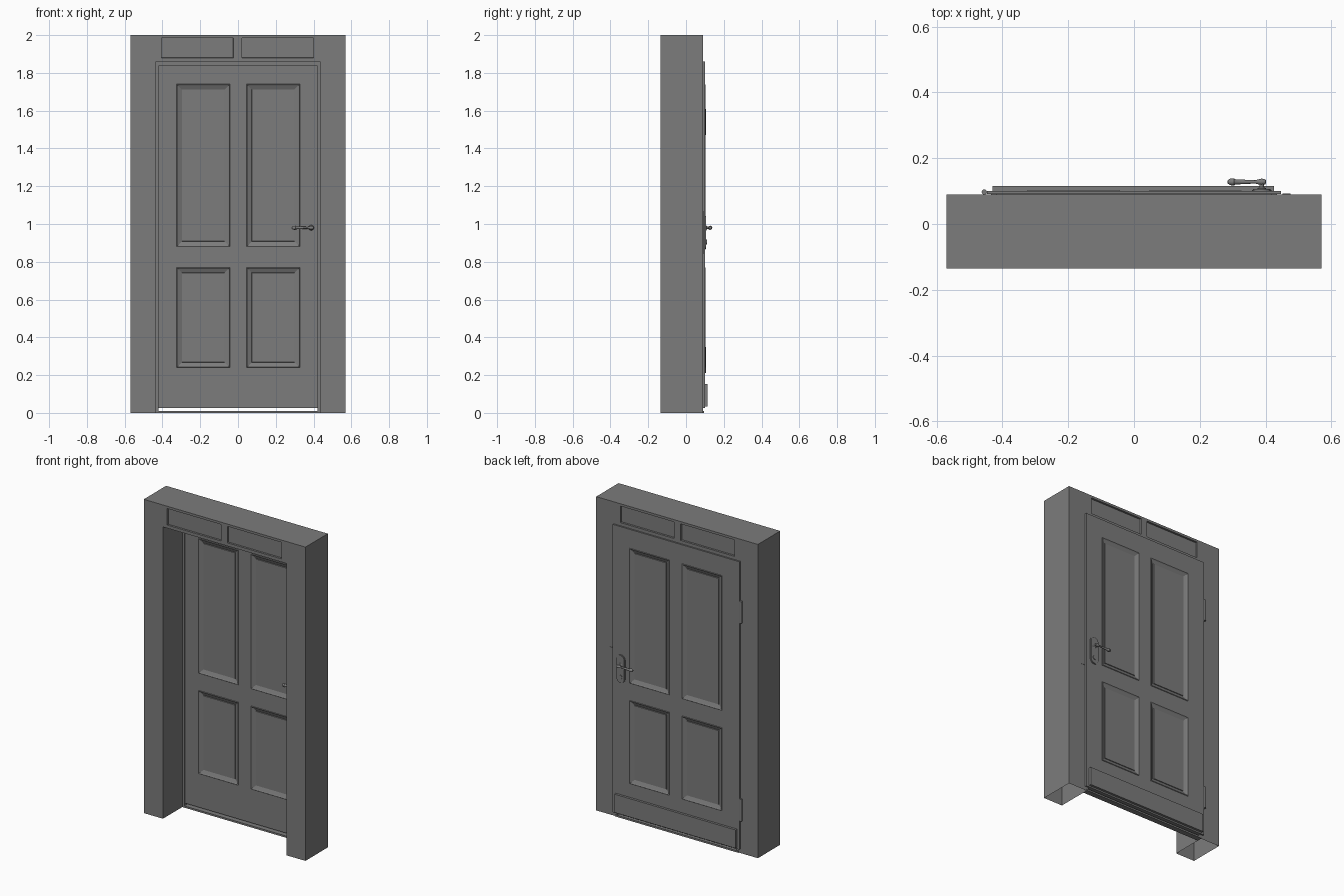
import bpy, bmesh, math
from mathutils import Matrix, Vector

cube = bpy.data.objects.get("Cube")
if cube:
    bpy.data.objects.remove(cube, do_unlink=True)

grey = bpy.data.materials.new("painted grey")
grey.use_nodes = True
grey.diffuse_color = (0.2, 0.2, 0.2, 1)
grey.node_tree.nodes["Principled BSDF"].inputs["Base Color"].default_value = (0.2, 0.2, 0.2, 1)


def finish(name, bm, smooth=False):
    mesh = bpy.data.meshes.new(name)
    bm.to_mesh(mesh)
    bm.free()
    mesh.materials.append(grey)
    ob = bpy.data.objects.new(name, mesh)
    bpy.context.collection.objects.link(ob)
    if smooth:
        bpy.ops.object.select_all(action='DESELECT')
        ob.select_set(True)
        bpy.context.view_layer.objects.active = ob
        bpy.ops.object.shade_smooth_by_angle(angle=math.radians(40))
    return ob


def box(name, x, y, z, open_bottom=False):
    bm = bmesh.new()
    bmesh.ops.create_cube(bm, size=1)
    for v in bm.verts:
        v.co = [r[0] if c < 0 else r[1] for c, r in zip(v.co, (x, y, z))]
    if open_bottom:
        bm.normal_update()
        low = [f for f in bm.faces if f.normal.z < -0.5]
        bmesh.ops.delete(bm, geom=low, context='FACES')
    return finish(name, bm)


def panelled_board(name, xs, zs, y, steps):
    """Board with panels in every odd grid cell, stepped on both sides."""
    bm = bmesh.new()
    panels, sheets = [], []
    for depth in y:
        grid = [[bm.verts.new((a, depth, b)) for b in zs] for a in xs]
        sheets.append(grid)
        for i in range(len(xs) - 1):
            for j in range(len(zs) - 1):
                quad = [grid[i][j], grid[i + 1][j], grid[i + 1][j + 1], grid[i][j + 1]]
                face = bm.faces.new(quad if depth == y[0] else quad[::-1])
                if i % 2 and j % 2:
                    panels.append(face)
    # edges of the board
    rims = []
    for g in sheets:
        rims.append([c[0] for c in g] + g[-1][1:] + [c[-1] for c in g[-2::-1]] + g[0][-2:0:-1])
    front, back = rims
    for k in range(len(front)):
        bm.faces.new((front[k - 1], back[k - 1], back[k], front[k]))
    bmesh.ops.recalc_face_normals(bm, faces=bm.faces)
    for width, depth in steps:
        bmesh.ops.inset_individual(bm, faces=panels, thickness=width, depth=depth)
    return finish(name, bm)


def turned(name, points, origin, axis):
    """Round part from (distance along axis, radius) pairs."""
    bm = bmesh.new()
    verts = [bm.verts.new((r, 0, d)) for d, r in points]
    edges = [bm.edges.new(p) for p in zip(verts, verts[1:])]
    bmesh.ops.spin(bm, geom=verts + edges, cent=(0, 0, 0), axis=(0, 0, 1),
                   angle=math.tau, steps=16, use_merge=True)
    bmesh.ops.remove_doubles(bm, verts=bm.verts, dist=0.0002)
    bmesh.ops.recalc_face_normals(bm, faces=bm.faces)
    turn = Vector((0, 0, 1)).rotation_difference(Vector(axis)).to_matrix().to_4x4()
    bm.transform(Matrix.Translation(origin) @ turn)
    return finish(name, bm, True)


def oval_plate(name, cx, cz, half_w, half_h, y0, y1):
    """Upright plate with round ends."""
    bm = bmesh.new()
    ring = []
    for k in range(24):
        a = math.tau * (k + 0.5) / 24
        shift = math.copysign(half_h - half_w, math.sin(a))
        ring.append(bm.verts.new((cx + half_w * math.cos(a), y0, cz + shift + half_w * math.sin(a))))
    base = bm.faces.new(ring)
    top = bmesh.ops.extrude_face_region(bm, geom=[base])["geom"]
    bmesh.ops.translate(bm, vec=(0, y1 - y0, 0), verts=[g for g in top if isinstance(g, bmesh.types.BMVert)])
    bmesh.ops.recalc_face_normals(bm, faces=bm.faces)
    edge = [e for e in bm.edges if all(abs(v.co.y - y1) < 1e-5 for v in e.verts)]
    bmesh.ops.bevel(bm, geom=edge, offset=0.003, segments=2, affect='EDGES')
    return finish(name, bm, True)


# Surround: two hollow posts and a panelled lintel
WALL = (-0.135, 0.09)
for side, s in (("left", 1), ("right", -1)):
    box(side + "_post", sorted((s * 0.435, s * 0.57)), WALL, (0, 2), True)
    box(side + "_jamb_strip", sorted((s * 0.42, s * 0.435)), (0.06, 0.09), (0.006, 1.86))
    box(side + "_door_lip", sorted((s * 0.42, s * 0.447)), (0.0905, 0.1), (0.025, 1.86))
panelled_board("lintel", (-0.435, -0.405, -0.025, 0.02, 0.4, 0.435), (1.86, 1.88, 1.985, 2),
               WALL, ((0.0005, -0.012), (0.004, 0)))
box("head_strip", (-0.42, 0.42), (0.06, 0.09), (1.837, 1.86))
box("head_door_lip", (-0.42, 0.42), (0.0905, 0.1), (1.837, 1.86))
box("threshold", (-0.435, 0.435), (0.06, 0.095), (0, 0.011))

# Door leaf with four moulded panels
panelled_board("door_leaf", (-0.42, -0.325, -0.043, 0.045, 0.327, 0.42),
               (0.025, 0.24, 0.77, 0.88, 1.74, 1.837), (0.068, 0.1),
               ((0.003, 0.003), (0.008, -0.004), (0.028, -0.009), (0.002, 0.004)))
box("weather_board", (-0.43, 0.425), (0.1, 0.115), (0.035, 0.152))

# Hinges and strike plate
for label, z in (("lower", 0.21), ("upper", 1.47)):
    turned(label + "_hinge", ((0, 0), (0, 0.008), (0.14, 0.008), (0.14, 0)),
           (-0.455, 0.097, z), (0, 0, 1))
box("strike_plate", (0.452, 0.476), (0.085, 0.092), (0.84, 1.07))

# Handle set
HX, HZ = 0.388, 0.98
oval_plate("handle_plate", HX, 0.955, 0.03, 0.09, 0.1, 0.107)
turned("key_cylinder", ((0, 0), (0, 0.014), (0.01, 0.013), (0.01, 0)), (HX, 0.1, 0.905), (0, 1, 0))
lever = ((-0.014, 0), (-0.012, 0.007), (0, 0.01), (0.012, 0.007), (0.02, 0.005),
         (0.06, 0.007), (0.08, 0.008), (0.084, 0.011), (0.096, 0.01), (0.103, 0.005), (0.104, 0))
for label, face, s in (("back", 0.1, 1), ("front", 0.068, -1)):
    turned(label + "_spindle", ((0, 0), (0, 0.014), (0.008, 0.013), (0.012, 0.007), (0.03, 0.006), (0.03, 0)),
           (HX, face, HZ), (0, s, 0))
    turned(label + "_lever", lever, (HX, face + s * 0.028, HZ), (-1, 0, 0))
